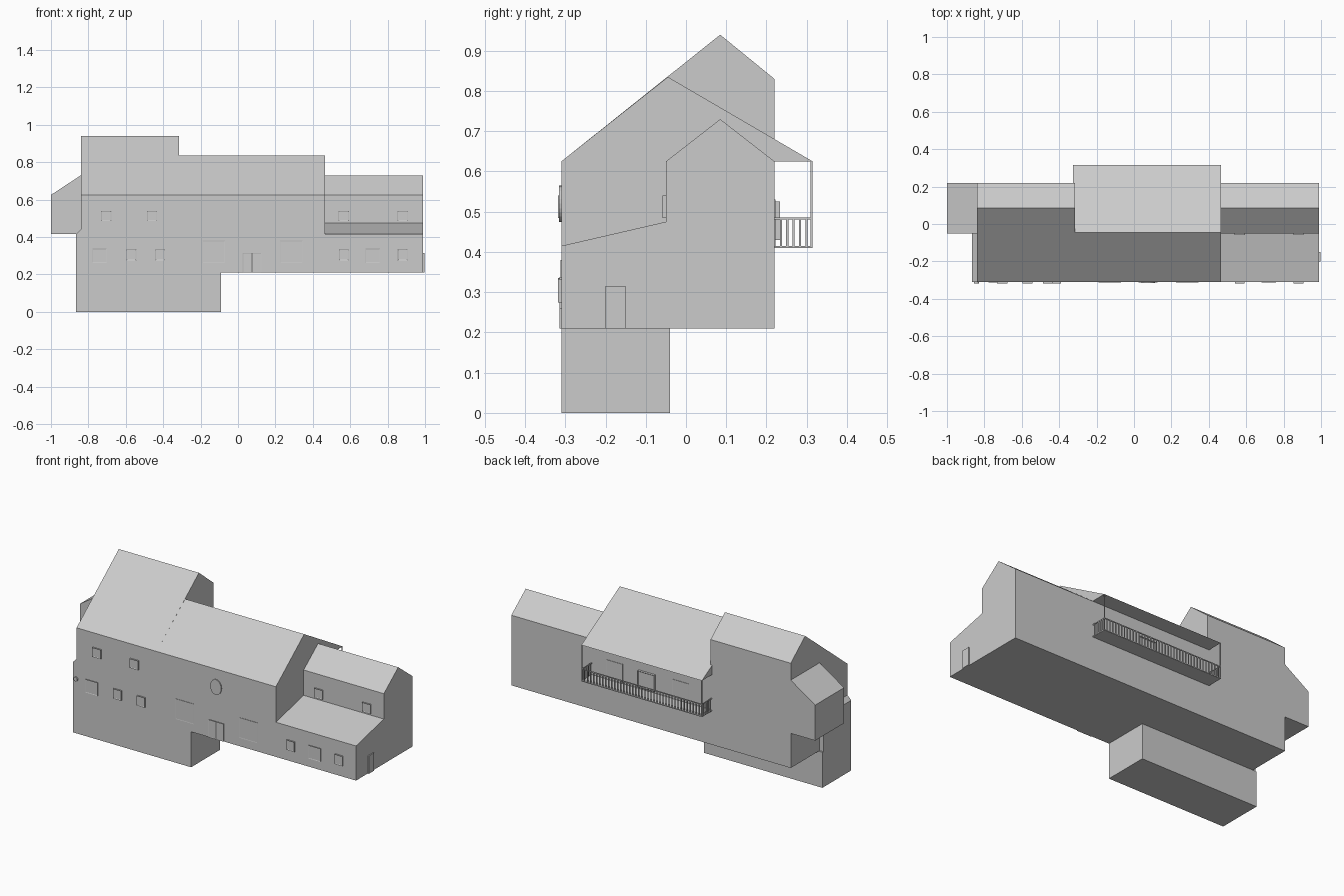
import bpy, bmesh, math
from mathutils import Vector

if "Cube" in bpy.data.objects:
    bpy.data.objects.remove(bpy.data.objects["Cube"])


def extrude(name, pts, axis, a, b):
    """Solid from a 2D profile: axis 'x' uses (y, z) points, axis 'y' uses (x, z)."""
    bm = bmesh.new()
    put = (lambda p, t: (t, p[0], p[1])) if axis == 'x' else (lambda p, t: (p[0], t, p[1]))
    face = bm.faces.new([bm.verts.new(put(p, a)) for p in pts])
    ext = bmesh.ops.extrude_face_region(bm, geom=[face])
    step = Vector((b - a, 0, 0)) if axis == 'x' else Vector((0, b - a, 0))
    bmesh.ops.translate(bm, vec=step, verts=[g for g in ext["geom"] if isinstance(g, bmesh.types.BMVert)])
    bmesh.ops.recalc_face_normals(bm, faces=bm.faces)
    return finish(name, bm)


def finish(name, bm):
    me = bpy.data.meshes.new(name)
    bm.to_mesh(me)
    bm.free()
    ob = bpy.data.objects.new(name, me)
    bpy.context.collection.objects.link(ob)
    return ob


def add_box(bm, x0, x1, y0, y1, z0, z1):
    vs = bmesh.ops.create_cube(bm, size=1)["verts"]
    for v in vs:
        v.co = ((x0 + x1) / 2 + v.co.x * (x1 - x0),
                (y0 + y1) / 2 + v.co.y * (y1 - y0),
                (z0 + z1) / 2 + v.co.z * (z1 - z0))
    return vs


def box(name, *dims):
    bm = bmesh.new()
    add_box(bm, *dims)
    return finish(name, bm)


def panel(name, x, z0, z1, width, wall_y, depth, side=-1):
    """Framed window or door on a wall facing -y (side -1) or +y (side 1)."""
    bm = bmesh.new()
    y = sorted((wall_y - side * 0.004, wall_y + side * depth))
    add_box(bm, x - width / 2, x + width / 2, *y, z0, z1)
    bm.normal_update()
    front = [f for f in bm.faces if f.normal.y * side > 0.9]
    bmesh.ops.inset_region(bm, faces=front, thickness=0.005)
    bmesh.ops.translate(bm, vec=(0, -side * depth * 0.3, 0), verts=front[0].verts)
    return finish(name, bm)


F, B = -0.31, 0.22          # front and back wall planes
Z0 = 0.21                   # ground floor level

# Main volumes
box("basement", -0.865, -0.09, F, -0.04, 0, Z0)
extrude("tall_wing", [(F, Z0), (B, Z0), (B, 0.83), (0.085, 0.94), (F, 0.625)], 'x', -0.84, -0.315)
extrude("middle_wing", [(F, Z0), (B, Z0), (B, 0.625), (0.315, 0.625), (-0.045, 0.835), (F, 0.625)],
        'x', -0.325, 0.465)
extrude("low_wing", [(F, Z0), (B, Z0), (B, 0.625), (0.085, 0.73), (-0.05, 0.625), (-0.05, 0.475), (F, 0.415)],
        'x', 0.465, 0.99)

# Left end: thick lower wall and overhanging bay with sloped roof
extrude("lower_wall_lip", [(-0.84, Z0), (-0.865, Z0), (-0.865, 0.415), (-0.84, 0.44)], 'y', F, -0.05)
extrude("end_bay", [(-0.84, 0.415), (-1, 0.415), (-1, 0.625), (-0.84, 0.73)], 'y', -0.05, B)

# Front windows
for x in (-0.705, -0.46):
    panel("upper_window", x, 0.485, 0.54, 0.055, F, 0.008)
for x in (-0.57, -0.415, 0.565, 0.88):
    panel("lower_window", x, 0.275, 0.333, 0.052, F, 0.008)
for x in (0.565, 0.88):
    panel("set_back_window", x, 0.485, 0.54, 0.055, -0.05, 0.008)
for x in (-0.74, 0.72):
    panel("wide_window", x, 0.26, 0.338, 0.078, F, 0.004)
for x in (-0.13, 0.285):
    panel("large_window", x, 0.26, 0.38, 0.12, F, 0.002)
for x in (0.05, 0.1):
    panel("entrance_door", x, Z0, 0.315, 0.05, F, 0.004)

# Oval window
bpy.ops.mesh.primitive_cylinder_add(vertices=24, radius=1, depth=0.012,
                                    location=(0.075, F, 0.52), rotation=(math.pi / 2, 0, 0))
oval = bpy.context.object
oval.name = "oval_window"
oval.scale = (0.036, 0.045, 1)

# Wall lamp and side door
bpy.ops.mesh.primitive_cylinder_add(vertices=12, radius=0.013, depth=0.016,
                                    location=(-0.843, F, 0.322), rotation=(math.pi / 2, 0, 0))
bpy.context.object.name = "wall_lamp"
box("side_door", 0.985, 0.997, -0.2, -0.15, Z0, 0.315)

# Back doors and window behind the balcony
for x in (0.315, -0.12):
    panel("balcony_door", x, 0.415, 0.53, 0.11, B, 0.002, 1)
panel("back_window", 0.1, 0.43, 0.525, 0.11, B, 0.014, 1)

# Balcony floor
X0, X1, Y1 = -0.325, 0.465, 0.315
box("balcony_floor", X0, X1, B, Y1, 0.41, 0.415)

# Balcony railing
bm = bmesh.new()
t = 0.005
add_box(bm, X0, X1, Y1 - t, Y1, 0.481, 0.486)
for x in (X0, X1 - t):
    add_box(bm, x, x + t, B, Y1 - t, 0.481, 0.486)
    for i in range(1, 6):
        y = B + (Y1 - B) * i / 6
        add_box(bm, x, x + t, y - t / 2, y + t / 2, 0.415, 0.481)
n = 40
for i in range(1, n):
    x = X0 + (X1 - X0) * i / n
    add_box(bm, x - t / 2, x + t / 2, Y1 - t, Y1, 0.415, 0.481)
finish("balcony_railing", bm)

# Corner posts carrying the roof overhang
for x in (X0, X1 - t):
    box("balcony_post", x, x + t, Y1 - t, Y1, 0.41, 0.626)
